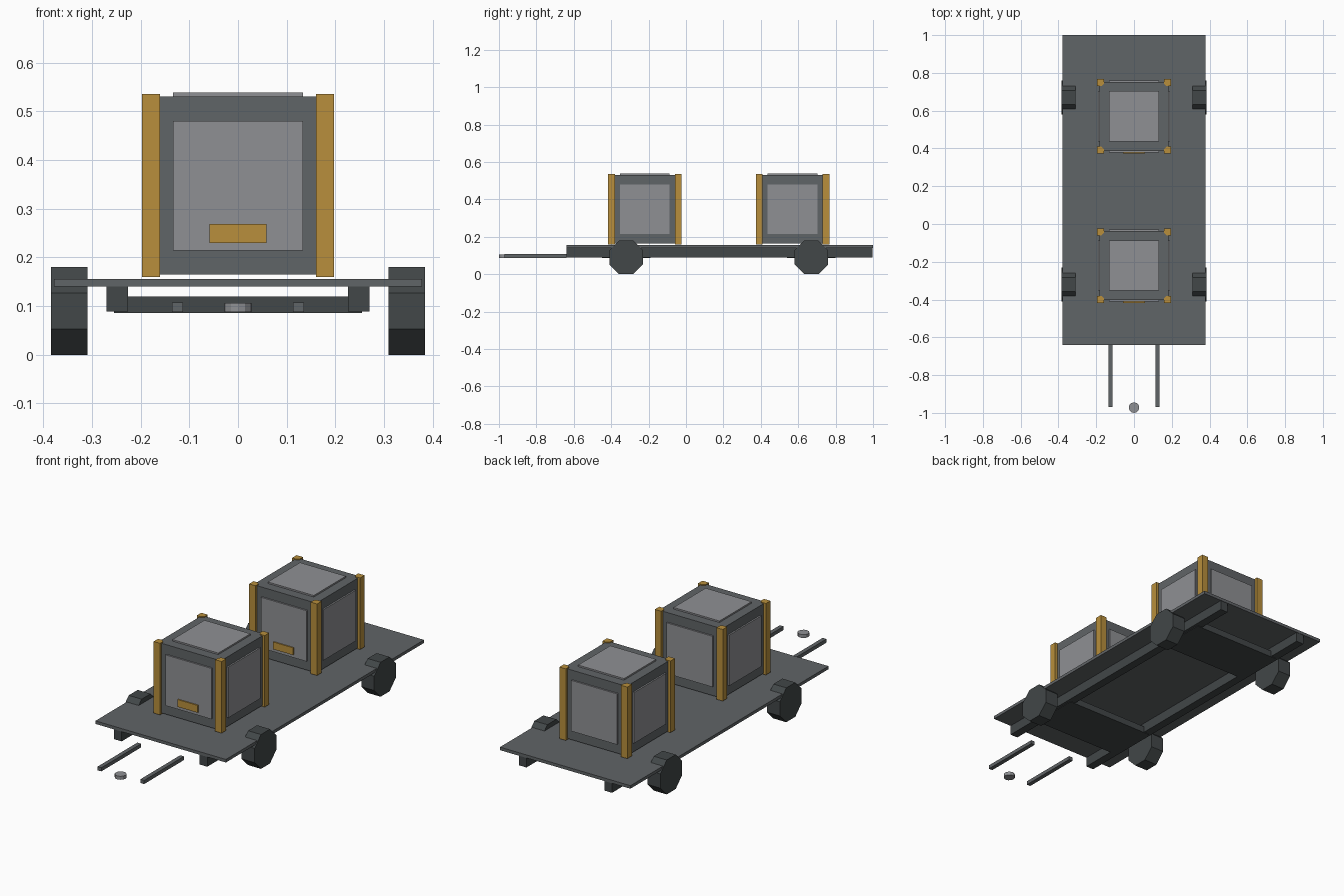
import bpy, bmesh, math
from mathutils import Matrix

if "Cube" in bpy.data.objects:
    bpy.data.objects.remove(bpy.data.objects["Cube"])


def material(name, rgb):
    m = bpy.data.materials.new(name)
    m.diffuse_color = (*rgb, 1)
    m.use_nodes = True
    m.node_tree.nodes["Principled BSDF"].inputs["Base Color"].default_value = m.diffuse_color
    return m


GREY = material("mid grey", (0.118, 0.128, 0.135))
LIGHT = material("light grey", (0.275, 0.28, 0.295))
DARK = material("dark grey", (0.054, 0.063, 0.065))
AMBER = material("amber", (0.48, 0.275, 0.045))


def finish(name, bm, mat):
    bmesh.ops.recalc_face_normals(bm, faces=bm.faces)
    me = bpy.data.meshes.new(name)
    bm.to_mesh(me)
    bm.free()
    me.materials.append(mat)
    ob = bpy.data.objects.new(name, me)
    bpy.context.collection.objects.link(ob)
    return ob


def box(name, x, y, z, mat):
    bm = bmesh.new()
    size = [b - a for a, b in (x, y, z)]
    mid = [(a + b) / 2 for a, b in (x, y, z)]
    bmesh.ops.create_cube(bm, size=1, matrix=Matrix.Translation(mid) @ Matrix.Diagonal((*size, 1)))
    return finish(name, bm, mat)


def prism(name, outline, z0, z1, mat, matrix=Matrix()):
    bm = bmesh.new()
    face = bm.faces.new([bm.verts.new((px, py, z0)) for px, py in outline])
    top = bmesh.ops.extrude_face_region(bm, geom=[face])
    verts = [v for v in top["geom"] if isinstance(v, bmesh.types.BMVert)]
    bmesh.ops.translate(bm, verts=verts, vec=(0, 0, z1 - z0))
    bm.transform(matrix)
    return finish(name, bm, mat)


def circle(r, n, offset=0.0):
    return [(r * math.cos(offset + 2 * math.pi * i / n), r * math.sin(offset + 2 * math.pi * i / n))
            for i in range(n)]


# Flat deck
box("deck", (-0.378, 0.378), (-0.64, 1.0), (0.14, 0.156), GREY)

# Underframe beams, tow rails
for s, side in ((-1, "left"), (1, "right")):
    box(side + "_beam", sorted((s * 0.226, s * 0.27)), (-0.64, 0.998), (0.089, 0.14), DARK)
    box(side + "_tow_rail", (s * 0.124 - 0.011, s * 0.124 + 0.011), (-0.97, -0.64), (0.088, 0.107), GREY)

# Tow pin
prism("tow_pin", circle(0.028, 12), 0.088, 0.106, LIGHT, Matrix.Translation((0, -0.972, 0)))

# Axle plates and octagonal wheels
R = 0.09 / math.cos(math.pi / 8)
for y, end in ((-0.32, "front"), (0.67, "rear")):
    box(end + "_axle_plate", (-0.255, 0.255), (y - 0.13, y + 0.13), (0.086, 0.12), DARK)
    for s, side in ((-1, "left"), (1, "right")):
        prism(f"{end}_{side}_wheel", circle(R, 8, math.pi / 8), -0.0375, 0.0375, DARK,
              Matrix.Translation((s * 0.346, y, 0.09)) @ Matrix.Rotation(math.pi / 2, 4, 'Y'))

# Crates with raised panels, corner posts and a front label plate
H, P, W = 0.183, 0.133, 0.191
for cy, end in ((-0.22, "front"), (0.57, "rear")):
    box(end + "_crate", (-H, H), (cy - H, cy + H), (0.165, 0.53), GREY)
    box(end + "_crate_top_panel", (-P, P), (cy - P, cy + P), (0.528, 0.538), LIGHT)
    for s, side in ((-1, "low"), (1, "high")):
        box(f"{end}_crate_{side}_x_panel", sorted((s * (H - 0.002), s * W)), (cy - P, cy + P), (0.214, 0.48), LIGHT)
        box(f"{end}_crate_{side}_y_panel", (-P, P), sorted((cy + s * (H - 0.002), cy + s * W)), (0.214, 0.48), LIGHT)
    box(end + "_crate_label", (-0.058, 0.058), (cy - W - 0.006, cy - W + 0.002), (0.23, 0.268), AMBER)
    a, b, c = 0.16, 0.197, 0.172
    for sx in (-1, 1):
        for sy in (-1, 1):
            outline = [(sx * px, cy + sy * py) for px, py in ((c, a), (b, a), (b, b), (a, b), (a, c))]
            prism(end + "_crate_post", outline, 0.16, 0.535, AMBER)
